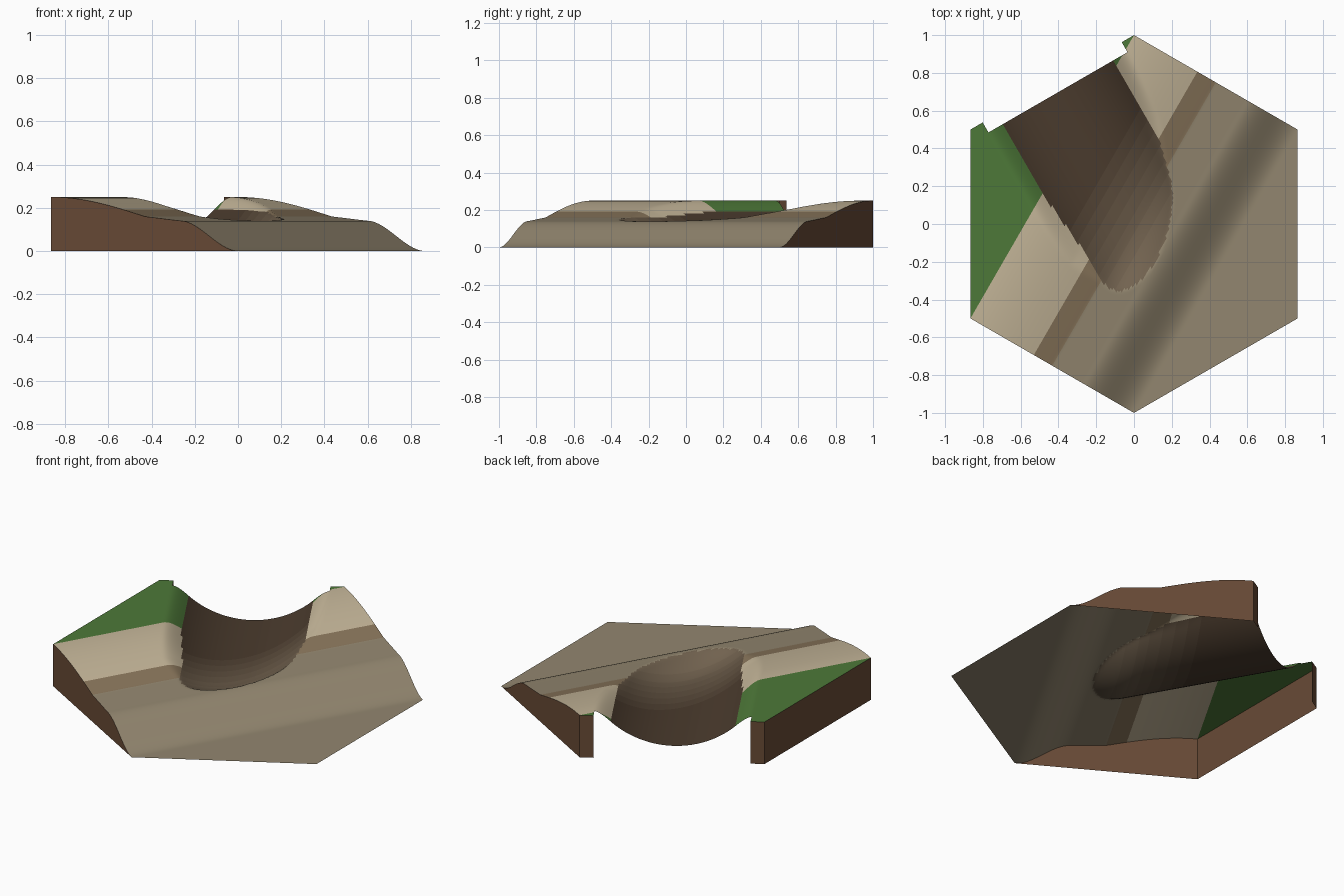
import bpy, bmesh
from math import sqrt, cos, sin, pi, radians
from mathutils import Vector

if "Cube" in bpy.data.objects:
    bpy.data.objects.remove(bpy.data.objects["Cube"])

R3 = sqrt(3)
APO = R3 / 2
HEX = [Vector((cos(radians(a)), sin(radians(a)), 0)) for a in range(0, 360, 60)]
OUT = Vector((-0.5, APO, 0))          # side the river runs out of
NOTCH_U, NOTCH_T = 0.425, 0.805


def material(name, rgb):
    m = bpy.data.materials.new(name)
    m.diffuse_color = (*rgb, 1)
    m.use_nodes = True
    m.node_tree.nodes["Principled BSDF"].inputs["Base Color"].default_value = m.diffuse_color
    return m


def coords(p):
    """s runs from the land out to sea, u runs across the river."""
    return APO * p.x - 0.5 * p.y, APO * p.x + 0.5 * p.y


def bank(s):
    """Coast height: plateau, rounded beach, shelf, drop to the sea floor."""
    if s < -0.5:
        return 0.25
    if s < 0:
        return 0.25 - 0.09 * (1 - cos(pi * (s + 0.5)))
    if s < 0.19:
        return 0.16 - 0.02 * s / 0.19
    f = min((s - 0.19) / 0.31, 1)
    return 0.14 * (1 - f * f * (3 - 2 * f))


def bed(s, u):
    """River bed: circular trough rising into the shelf at its mouth."""
    return 0.56 - sqrt(max(0.25 - u * u, 0)) + 2.1 * max(s, 0) ** 2


def height(s, u):
    a = bank(s)
    if abs(u) > 0.48 or s > 0.25:
        return a
    b = bed(s, u)
    k = 0.002 + 0.055 * min(max((0.02 - s) / 0.2, 0), 1)
    h = max(k - abs(a - b), 0) / k
    return min(a, b) - h * h * k / 4


# materials: grass, sand, wet band, sea floor, then river shades
SHADES = 8
mats = [material("grass", (0.075, 0.19, 0.04)),
        material("sand", (0.56, 0.47, 0.32)),
        material("wet_sand", (0.25, 0.18, 0.105)),
        material("sea_floor", (0.29, 0.24, 0.16))]
dark, pale = Vector((0.068, 0.043, 0.026)), Vector((0.17, 0.125, 0.08))
for i in range(SHADES):
    mats.append(material(f"river_bed_{i}", dark.lerp(pale, i / (SHADES - 1))))


def face_material(s, u):
    limit = 0.34
    if u < 0:
        limit -= 0.045 * min(max((s + 0.5) / 0.4, 0), 1)
    if abs(u) < limit and s < 0.25 and bed(s, u) < bank(s):
        f = min(max((s + 0.3) / 0.42, 0), 1)
        return 4 + round(f * (SHADES - 1))
    return 0 if s < -0.5 else 1 if s < -0.1125 else 2 if s < 0 else 3


# terrain: skewed grid clipped to the hexagon
bm = bmesh.new()
bmesh.ops.create_grid(bm, x_segments=160, y_segments=160, size=1)
for v in bm.verts:
    s, u = v.co.x, v.co.y
    v.co = ((s + u) / R3, u - s, 0)


def cut(co, no, clear):
    bmesh.ops.bisect_plane(bm, geom=bm.verts[:] + bm.edges[:] + bm.faces[:],
                           dist=1e-5, plane_co=co, plane_no=no, clear_outer=clear)


for n in HEX:
    cut(n * APO, n, True)
cut(OUT * NOTCH_T, OUT, False)

# open gap at the river's end of the tile
gap = []
for f in bm.faces:
    c = f.calc_center_median()
    s, u = coords(c)
    f.material_index = face_material(s, u)
    f.smooth = True
    if c.dot(OUT) > NOTCH_T and abs(u) < NOTCH_U:
        gap.append(f)
bmesh.ops.delete(bm, geom=gap, context='FACES')
for v in bm.verts:
    v.co.z = height(*coords(v.co))

# side walls below the rim, open underneath
walls = bmesh.new()
for e in bm.edges:
    if not e.is_boundary:
        continue
    a, b = (v.co.copy() for v in e.verts)
    for n in HEX:
        if min(a.dot(n), b.dot(n)) > APO - 1e-4 and max(a.z, b.z) > 1e-4:
            if (b - a).cross(Vector((0, 0, 1))).dot(n) < 0:
                a, b = b, a
            ring = [Vector((a.x, a.y, 0)), Vector((b.x, b.y, 0)), b, a]
            walls.faces.new([walls.verts.new(p) for p in ring])
bmesh.ops.remove_doubles(walls, verts=walls.verts, dist=1e-5)


def finish(mesh_data, name, materials):
    me = bpy.data.meshes.new(name)
    mesh_data.to_mesh(me)
    mesh_data.free()
    for m in materials:
        me.materials.append(m)
    ob = bpy.data.objects.new(name, me)
    bpy.context.collection.objects.link(ob)


finish(bm, "coast_terrain", mats)
finish(walls, "earth_walls", [material("earth", (0.14, 0.07, 0.037))])
